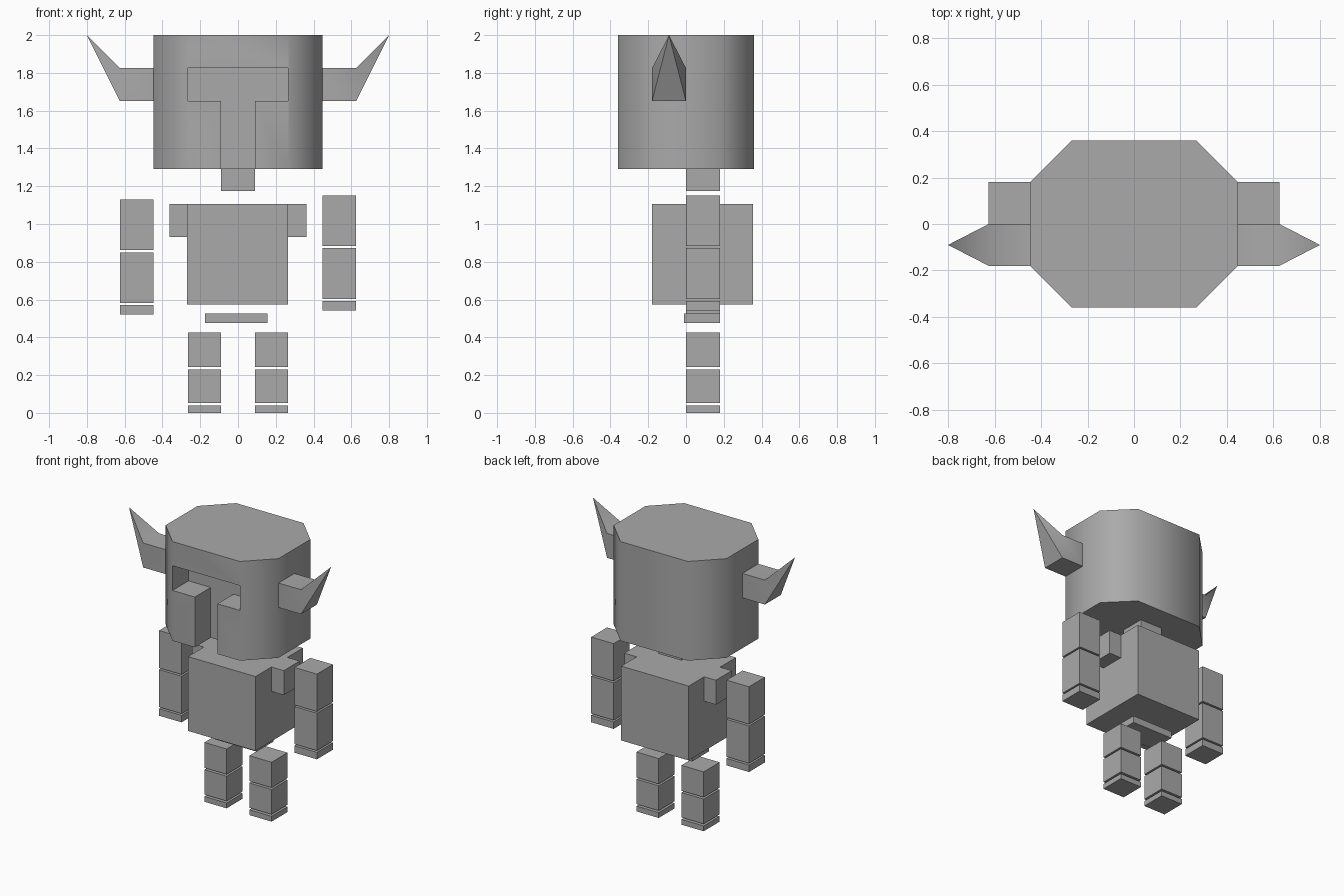
import bpy
import bmesh
import math
from mathutils import Vector

old = bpy.data.objects.get("Cube")
if old:
    bpy.data.objects.remove(old, do_unlink=True)

GREY = (0.4, 0.4, 0.4, 1.0)
mat = bpy.data.materials.new("mid grey")
mat.use_nodes = True
mat.diffuse_color = GREY
mat.node_tree.nodes["Principled BSDF"].inputs["Base Color"].default_value = GREY


def finish(name, bm):
    bmesh.ops.recalc_face_normals(bm, faces=bm.faces)
    mesh = bpy.data.meshes.new(name)
    bm.to_mesh(mesh)
    bm.free()
    mesh.materials.append(mat)
    obj = bpy.data.objects.new(name, mesh)
    bpy.context.collection.objects.link(obj)
    return obj


def add_box(bm, x, y, z):
    """Add a box from (low, high) ranges and return its vertices."""
    verts = bmesh.ops.create_cube(bm, size=1)["verts"]
    for v in verts:
        v.co = Vector(r[0] if c < 0 else r[1] for c, r in zip(v.co, (x, y, z)))
    return verts


def box(name, x, y, z):
    bm = bmesh.new()
    add_box(bm, x, y, z)
    return finish(name, bm)


def prism(name, points, offset):
    """Extrude a closed outline of 3D points."""
    bm = bmesh.new()
    face = bm.faces.new([bm.verts.new(p) for p in points])
    new = bmesh.ops.extrude_face_region(bm, geom=[face])["geom"]
    bmesh.ops.translate(bm, vec=offset,
                        verts=[g for g in new if isinstance(g, bmesh.types.BMVert)])
    return finish(name, bm)


def smooth(obj):
    bpy.ops.object.select_all(action="DESELECT")
    obj.select_set(True)
    bpy.context.view_layer.objects.active = obj
    bpy.ops.object.shade_smooth_by_angle(angle=math.radians(60))


def span(side, inner, outer):
    return tuple(sorted((side * inner, side * outer)))


DEPTH = (0, 0.18)

# Helmet: bevelled octagonal prism
quarter = [(0.447, 0.18), (0.267, 0.36)]
outline = (quarter + [(-x, y) for x, y in reversed(quarter)]
           + [(-x, -y) for x, y in quarter]
           + [(x, -y) for x, y in reversed(quarter)])
helmet = prism("helmet", [(x, y, 1.29) for x, y in outline], (0, 0, 0.71))

# T-shaped visor recess, open at the chin
half_t = [(0.09, 1.2), (0.09, 1.65), (0.266, 1.65), (0.266, 1.827)]
t_shape = half_t + [(-x, z) for x, z in reversed(half_t)]
cutter = prism("visor_cutter", [(x, -0.5, z) for x, z in t_shape], (0, 0.32, 0))
cut = helmet.modifiers.new("visor", "BOOLEAN")
cut.operation = "DIFFERENCE"
cut.solver = "EXACT"
cut.object = cutter
bpy.context.view_layer.objects.active = helmet
bpy.ops.object.modifier_apply(modifier=cut.name)
bpy.data.objects.remove(cutter, do_unlink=True)
smooth(helmet)

# Body core
box("neck", (-0.09, 0.09), DEPTH, (1.175, 1.29))
box("torso", (-0.27, 0.265), (-0.18, 0.355), (0.575, 1.107))
box("pelvis", (-0.175, 0.155), (-0.01, 0.18), (0.475, 0.525))

for side, label in ((1, "left"), (-1, "right")):
    # Horn: square base with a slanted pyramid tip
    bm = bmesh.new()
    add_box(bm, span(side, 0.447, 0.625), (-0.18, 0), (1.65, 1.825))
    end = next(f for f in bm.faces
               if abs(f.calc_center_median().x - side * 0.625) < 0.001)
    tip = bmesh.ops.poke(bm, faces=[end])["verts"][0]
    tip.co = (side * 0.8, -0.09, 2.0)
    smooth(finish(label + "_horn", bm))

    box(label + "_shoulder", span(side, 0.265, 0.363), DEPTH, (0.932, 1.107))

    # Arms hang at slightly different heights
    lift = 0.022 if side > 0 else 0
    for part, low, high in (("hand", 0.52, 0.57), ("forearm", 0.582, 0.85),
                            ("upper_arm", 0.862, 1.13)):
        box(f"{label}_{part}", span(side, 0.447, 0.625), DEPTH,
            (low + lift, high + lift))

    for part, low, high in (("foot", 0, 0.038), ("shin", 0.052, 0.23),
                            ("thigh", 0.243, 0.425)):
        box(f"{label}_{part}", span(side, 0.09, 0.266), DEPTH, (low, high))
